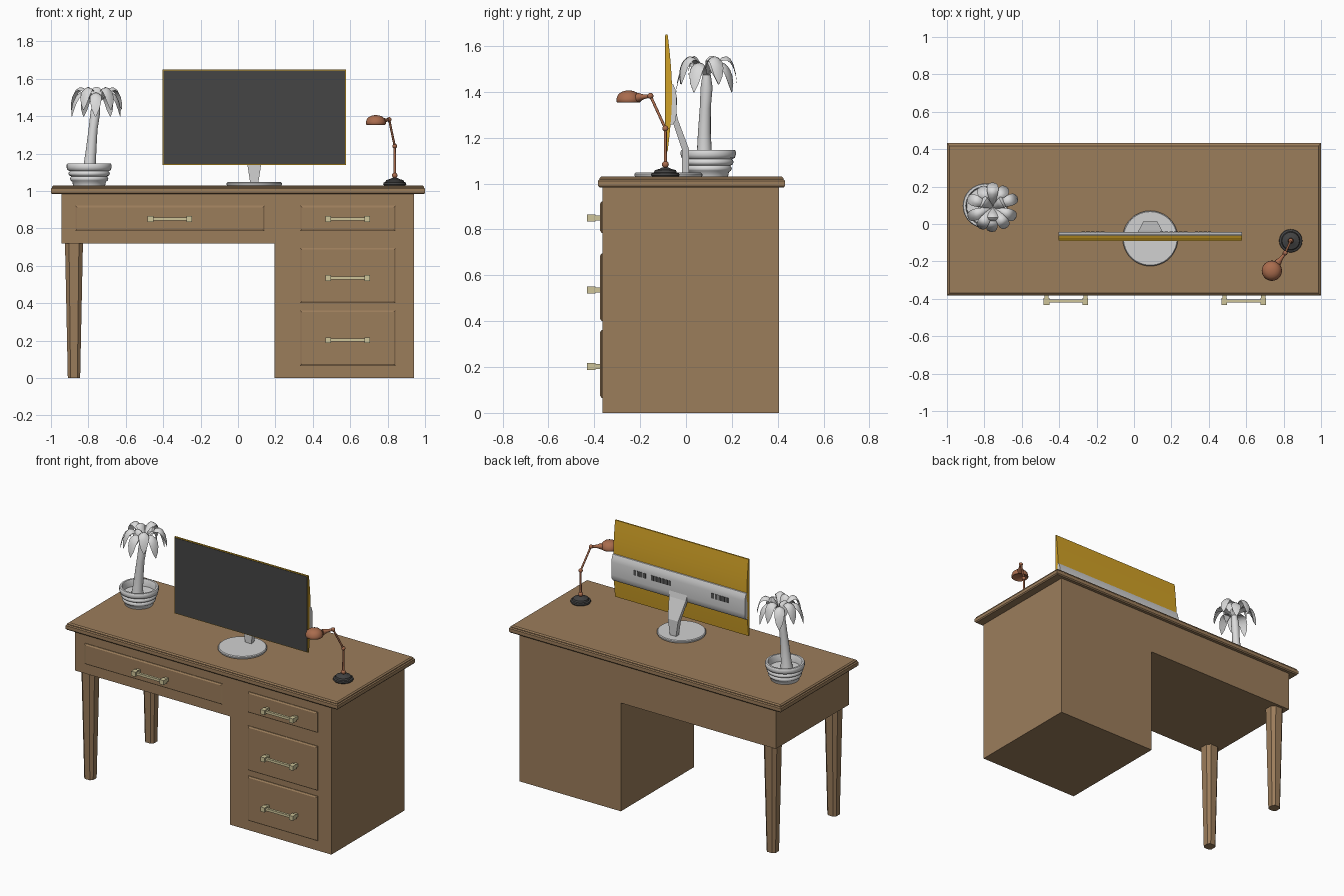
import bpy, bmesh, math, random
from mathutils import Vector

if "Cube" in bpy.data.objects:
    bpy.data.objects.remove(bpy.data.objects["Cube"])

random.seed(4)

def material(name, rgb):
    m = bpy.data.materials.new(name)
    m.diffuse_color = (*rgb, 1)
    m.use_nodes = True
    m.node_tree.nodes["Principled BSDF"].inputs["Base Color"].default_value = m.diffuse_color
    return m

WOOD = material("brown wood", (0.33, 0.205, 0.105))
BRASS = material("pale brass", (0.62, 0.56, 0.32))
SCREEN = material("dark screen", (0.06, 0.06, 0.06))
GOLD = material("gold shell", (0.64, 0.36, 0.02))
SILVER = material("light grey plastic", (0.64, 0.64, 0.64))
PORT = material("port grey", (0.09, 0.09, 0.09))
COPPER = material("copper", (0.40, 0.15, 0.075))
IRON = material("dark iron", (0.055, 0.055, 0.055))
WHITE = material("plant white", (0.70, 0.70, 0.70))

def loft(name, rings, mat, smooth=None):
    """Skin a list of equal-length point rings and cap both ends."""
    bm = bmesh.new()
    vs = [[bm.verts.new(p) for p in r] for r in rings]
    n = len(vs[0])
    for a, b in zip(vs, vs[1:]):
        for i in range(n):
            j = (i + 1) % n
            bm.faces.new((a[i], a[j], b[j], b[i]))
    bm.faces.new(vs[0])
    bm.faces.new(vs[-1])
    bmesh.ops.remove_doubles(bm, verts=bm.verts, dist=1e-5)
    bmesh.ops.recalc_face_normals(bm, faces=bm.faces)
    me = bpy.data.meshes.new(name)
    bm.to_mesh(me)
    bm.free()
    me.materials.append(mat)
    if smooth:
        me.shade_smooth()
        me.set_sharp_from_angle(angle=math.radians(smooth))
    ob = bpy.data.objects.new(name, me)
    bpy.context.collection.objects.link(ob)
    return ob

def rect(x0, x1, y0, y1, z):
    return [(x0, y0, z), (x1, y0, z), (x1, y1, z), (x0, y1, z)]

def box(name, x0, x1, y0, y1, z0, z1, mat):
    return loft(name, [rect(x0, x1, y0, y1, z) for z in (z0, z1)], mat)

def extrude_x(name, x0, x1, profile, mat, smooth=None):
    return loft(name, [[(x, y, z) for y, z in profile] for x in (x0, x1)], mat, smooth)

def lathe(name, cx, cy, profile, mat, n=32, smooth=40):
    angs = [2 * math.pi * i / n for i in range(n)]
    return loft(name, [[(cx + r * math.cos(a), cy + r * math.sin(a), z) for a in angs]
                       for r, z in profile], mat, smooth)

def tube(name, path, mat, n=12):
    """Round tube through (x, y, z, radius) points."""
    pts = [Vector(p[:3]) for p in path]
    rings = []
    for i, p in enumerate(path):
        d = pts[min(i + 1, len(pts) - 1)] - pts[max(i - 1, 0)]
        q = Vector((0, 0, 1)).rotation_difference(d)
        rings.append([pts[i] + q @ Vector((p[3] * math.cos(a), p[3] * math.sin(a), 0))
                      for a in (2 * math.pi * k / n for k in range(n))])
    return loft(name, rings, mat, 40)

def ball(name, c, r, mat):
    prof = [(r * math.sin(math.pi * i / 8), c[2] - r * math.cos(math.pi * i / 8)) for i in range(9)]
    return lathe(name, c[0], c[1], prof, mat, 16, 60)

# ---- desk carcass: top slab with chamfered lip, apron box, drawer cabinet
def slab(z, d):
    return rect(-1 + d, 1 - d, -0.383 + d, 0.432 - d, z)
loft("desk_top", [slab(0.983, 0.006), slab(0.99, 0), slab(1.012, 0), slab(1.018, 0.006),
                  slab(1.023, 0.006), slab(1.03, 0.014)], WOOD)
box("apron", -0.945, 0.195, -0.364, 0.406, 0.72, 0.985, WOOD)
box("drawer_cabinet", 0.195, 0.942, -0.364, 0.406, 0, 0.985, WOOD)

# ---- tapered legs with chamfered corners
def leg_ring(cx, cy, z, h):
    k = h * 0.55
    return [(cx + x, cy + y, z) for x, y in ((-k, -h), (k, -h), (h, -k), (h, k),
                                             (k, h), (-k, h), (-h, k), (-h, -k))]
for name, y in (("front_leg", -0.298), ("back_leg", 0.34)):
    loft(name, [leg_ring(-0.877, y, 0, 0.033), leg_ring(-0.877, y, 0.722, 0.048)], WOOD)

# ---- raised drawer fronts and their handles
def drawer(x0, x1, z0, z1, hz):
    def r(y, d):
        return [(x0 + d, y, z0 + d), (x1 - d, y, z0 + d), (x1 - d, y, z1 - d), (x0 + d, y, z1 - d)]
    loft("drawer_front", [r(-0.36, 0), r(-0.368, 0), r(-0.374, 0.009)], WOOD)
    c = (x0 + x1) / 2
    for s in (-1, 1):
        px = c + s * 0.104
        box("handle_post", px - 0.011, px + 0.011, -0.412, -0.37, hz - 0.011, hz + 0.011, BRASS)
        box("handle_block", px - 0.015, px + 0.015, -0.432, -0.395, hz - 0.015, hz + 0.015, BRASS)
    box("handle_bar", c - 0.104, c + 0.104, -0.42, -0.404, hz - 0.008, hz + 0.008, BRASS)

drawer(-0.87, 0.142, 0.785, 0.922, 0.85)
for z0, z1, hz in ((0.785, 0.922, 0.85), (0.40, 0.695, 0.535), (0.065, 0.362, 0.202)):
    drawer(0.332, 0.842, z0, z1, hz)

# ---- monitor: curved gold shell, screen plate, rear band with ports
X0, X1, CX = -0.404, 0.578, 0.087
back = [(-0.08 + 0.019 * math.sin(math.pi * i / 12), 1.14 + 0.51 * i / 12) for i in range(13)]
extrude_x("monitor_shell", X0, X1, [(-0.089, 1.65), (-0.089, 1.14)] + back, GOLD, 30)
box("screen", X0 + 0.005, X1 - 0.005, -0.092, -0.086, 1.145, 1.645, SCREEN)
extrude_x("monitor_rear_band", X0, X1, [(-0.075, 1.255), (-0.056, 1.258), (-0.045, 1.275),
          (-0.042, 1.30), (-0.042, 1.385), (-0.046, 1.41), (-0.056, 1.432), (-0.075, 1.438)],
          SILVER, 30)
for x0, x1, n in ((-0.285, -0.155, 5), (0.135, 0.288, 6), (0.322, 0.416, 4)):
    w = (x1 - x0) / n
    for i in range(n):
        box("port", x0 + i * w + 0.003, x0 + (i + 1) * w - 0.003, -0.048, -0.0395,
            1.342, 1.375, PORT)

# ---- monitor stand
loft("stand_arm", [rect(CX - w, CX + w, y0, y1, z) for z, y0, y1, w in (
    (1.045, -0.018, 0.013, 0.022), (1.15, -0.018, 0.013, 0.038),
    (1.275, -0.06, -0.034, 0.062), (1.31, -0.07, -0.042, 0.066))], SILVER)
lathe("stand_base", CX, -0.077, [(0.145, 1.03), (0.148, 1.034), (0.148, 1.042), (0.143, 1.047)],
      SILVER, 48)

# ---- desk lamp
LX, LY = 0.838, -0.09
lathe("lamp_base", LX, LY, [(0.058, 1.03), (0.062, 1.036), (0.06, 1.045), (0.05, 1.048),
                            (0.046, 1.058), (0.025, 1.064), (0.014, 1.07)], IRON)
elbow, wrist = (LX, LY, 1.24), (0.808, -0.155, 1.382)
hx, hy = 0.737, -0.25
ball("lamp_foot_joint", (LX, LY, 1.083), 0.015, COPPER)
tube("lamp_lower_arm", [(LX, LY, 1.06, 0.007), (*elbow, 0.006)], COPPER)
ball("lamp_elbow", elbow, 0.013, COPPER)
tube("lamp_upper_arm", [(*elbow, 0.006), (*wrist, 0.006)], COPPER)
ball("lamp_wrist", wrist, 0.013, COPPER)
tube("lamp_neck", [(*wrist, 0.007), (0.785, -0.186, 1.378, 0.011), (0.768, -0.208, 1.375, 0.02)],
     COPPER)
lathe("lamp_shade", hx, hy, [(0, 1.372), (0.044, 1.358), (0.05, 1.354), (0.054, 1.358),
      (0.053, 1.37), (0.047, 1.386), (0.034, 1.398), (0.018, 1.404), (0, 1.406)], COPPER, 32, 50)

# ---- ribbed flower pot
PX, PY = -0.796, 0.097
lathe("flower_pot", PX, PY, [(0.086, 1.03), (0.09, 1.05), (0.099, 1.056), (0.103, 1.065),
      (0.099, 1.074), (0.096, 1.078), (0.107, 1.084), (0.111, 1.093), (0.107, 1.102),
      (0.103, 1.106), (0.116, 1.112), (0.12, 1.125), (0.12, 1.14), (0.116, 1.146),
      (0.104, 1.146), (0.1, 1.138), (0.098, 1.10), (0, 1.103)], WHITE, 32, 50)

# ---- palm trunk and drooping leaves
tube("palm_trunk", [(PX, 0.08, 1.09, 0.04), (PX + 0.002, 0.08, 1.13, 0.033),
                    (-0.785, 0.08, 1.22, 0.028), (-0.775, 0.084, 1.33, 0.024),
                    (-0.763, 0.09, 1.42, 0.026), (-0.757, 0.09, 1.475, 0.018)], WHITE, 16)

def leaf(ang, length, rise, drop):
    d = Vector((math.cos(ang), math.sin(ang), 0))
    s = Vector((-d.y, d.x, 0))
    o = Vector((-0.755, 0.088, 1.465))
    rings = []
    for i in range(9):
        t = i / 8
        w = 0.006 + 0.025 * math.sin(math.pi * t ** 1.3) ** 0.8 if i < 8 else 0.003
        c = o + d * length * math.sin(t * 1.45) + Vector((0, 0, rise * math.sin(math.pi * t) - drop * t * t))
        th = 0.003 + 0.004 * math.sin(math.pi * t)
        fold = Vector((0, 0, -0.35 * w))
        up = Vector((0, 0, th))
        rings.append([c + s * w + fold, c + s * w * 0.5 + up * 0.8 + fold * 0.3, c + up,
                      c - s * w * 0.5 + up * 0.8 + fold * 0.3, c - s * w + fold, c - up])
    loft("palm_leaf", rings, WHITE, 50)

N = 10
for i in range(N):
    leaf(2 * math.pi * i / N - math.pi / 2 + random.uniform(-0.1, 0.1),
         random.uniform(0.13, 0.148), 0.07 + 0.02 * (i % 2), 0.065 - 0.035 * (i % 2))
for i in range(3):
    leaf(2.1 * i + 0.5, 0.08, 0.085, 0.0)
